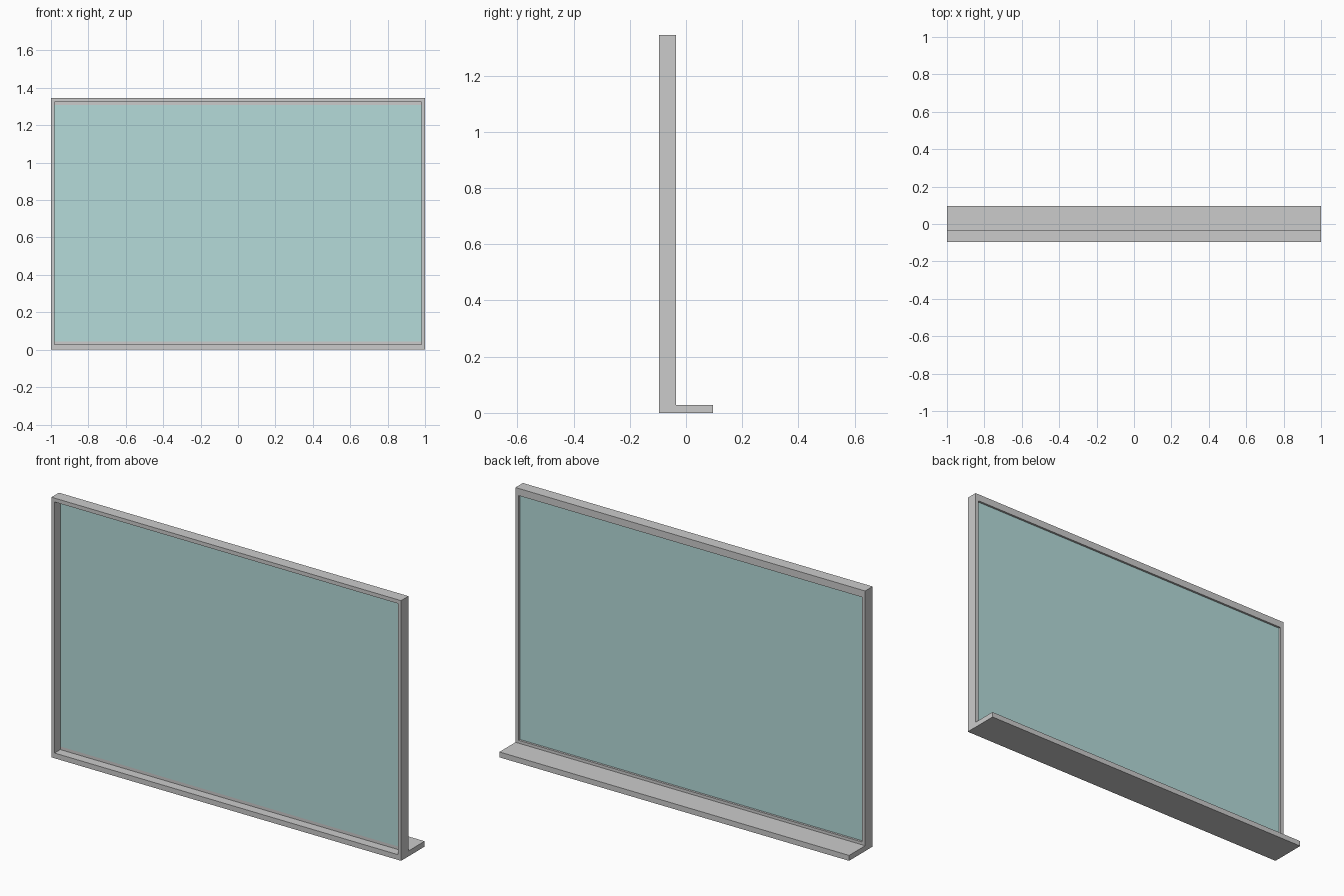
import bpy, bmesh

if "Cube" in bpy.data.objects:
    bpy.data.objects.remove(bpy.data.objects["Cube"])

W, H = 1.0, 1.345                      # half width, height
FRONT, GLASS_Y, BACK, SILL_Y = -0.096, -0.049, -0.035, 0.096
JAMB = 0.018


def finish(name, bm, mat=None):
    bmesh.ops.recalc_face_normals(bm, faces=bm.faces[:])
    mesh = bpy.data.meshes.new(name)
    bm.to_mesh(mesh)
    bm.free()
    obj = bpy.data.objects.new(name, mesh)
    bpy.context.collection.objects.link(obj)
    if mat:
        mesh.materials.append(mat)
    return obj


def box(name, x, y, z, mat=None):
    bm = bmesh.new()
    bmesh.ops.create_cube(bm, size=1)
    for v in bm.verts:
        for i, (lo, hi) in enumerate((x, y, z)):
            v.co[i] = hi if v.co[i] > 0 else lo
    return finish(name, bm, mat)


def rail(name, profile, half):
    """Extrude a (y, z) profile along x."""
    bm = bmesh.new()
    face = bm.faces.new([bm.verts.new((-half, y, z)) for y, z in profile])
    ext = bmesh.ops.extrude_face_region(bm, geom=[face])
    verts = [g for g in ext["geom"] if isinstance(g, bmesh.types.BMVert)]
    bmesh.ops.translate(bm, verts=verts, vec=(2 * half, 0, 0))
    if not face.is_valid or len(bm.faces) < len(profile) + 2:
        bm.faces.new([v for v in bm.verts if v not in verts])
    return finish(name, bm)


glass = bpy.data.materials.new("pale_glass")
glass.diffuse_color = (0.46, 0.71, 0.70, 1)
glass.use_nodes = True
glass.node_tree.nodes["Principled BSDF"].inputs["Base Color"].default_value = glass.diffuse_color

# Bottom rail with raised glazing stop, flowing into the rear sill
rail("bottom_rail_and_sill", [(FRONT, 0), (SILL_Y, 0), (SILL_Y, 0.028), (BACK, 0.028),
                              (BACK, 0.043), (GLASS_Y, 0.043), (GLASS_Y, 0.027),
                              (FRONT, 0.027)], W)

# Top rail with rebate in front of the glass
rail("top_rail", [(FRONT, H), (BACK, H), (BACK, H - 0.037), (GLASS_Y, H - 0.037),
                  (GLASS_Y, H - 0.02), (FRONT, H - 0.02)], W)

# Side jambs
for name, s in (("left_jamb", -1), ("right_jamb", 1)):
    box(name, sorted((s * W, s * (W - JAMB))), (FRONT, BACK), (0.027, H - 0.02))

# Glass pane
box("glass_pane", (-W + JAMB, W - JAMB), (GLASS_Y, GLASS_Y + 0.003),
    (0.043, H - 0.037), glass)
